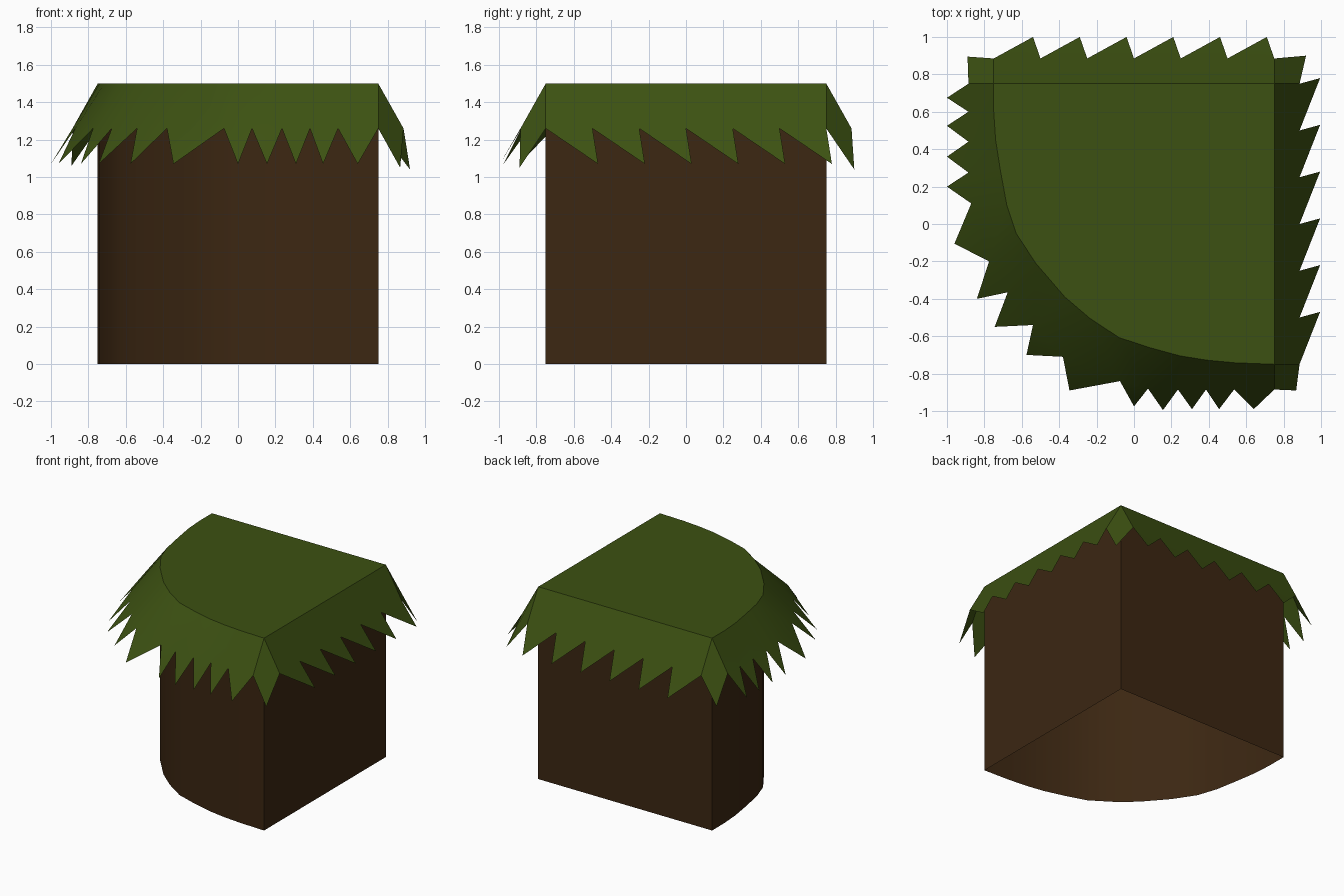
import bpy, bmesh, math

cube = bpy.data.objects.get("Cube")
if cube:
    bpy.data.objects.remove(cube, do_unlink=True)

HALF, TOP, VALLEY, TIP = 0.75, 1.5, 1.26, 1.07
REACH, EDGE = 0.885, 0.995   # how far the valleys and tips stand out


def material(name, colour):
    mat = bpy.data.materials.new(name)
    mat.use_nodes = True
    mat.diffuse_color = colour
    bsdf = mat.node_tree.nodes["Principled BSDF"]
    bsdf.inputs["Base Color"].default_value = colour
    bsdf.inputs["Roughness"].default_value = 0.9
    return mat


def build(name, polygons, mat):
    """Join loose polygons into one smooth-shaded shell."""
    bm = bmesh.new()
    for polygon in polygons:
        bm.faces.new([bm.verts.new(p) for p in polygon])
    bmesh.ops.remove_doubles(bm, verts=bm.verts, dist=0.0005)
    bmesh.ops.recalc_face_normals(bm, faces=bm.faces)
    mesh = bpy.data.meshes.new(name)
    bm.to_mesh(mesh)
    bm.free()
    mesh.materials.append(mat)
    obj = bpy.data.objects.new(name, mesh)
    bpy.context.collection.objects.link(obj)
    bpy.ops.object.select_all(action="DESELECT")
    obj.select_set(True)
    bpy.context.view_layer.objects.active = obj
    bpy.ops.object.shade_smooth_by_angle(angle=math.radians(35))
    return obj


def at(points, z):
    return [(x, y, z) for x, y in points]


def fringe(rim, valleys, tips):
    """Sloping band below the rim, with one hanging blade per segment."""
    polygons = []
    rim, valleys, tips = at(rim, TOP), at(valleys, VALLEY), at(tips, TIP)
    for i, tip in enumerate(tips):
        polygons.append([rim[i], valleys[i], valleys[i + 1], rim[i + 1]])
        polygons.append([valleys[i], tip, valleys[i + 1]])
    return polygons


# Rounded outline, with the fringe valleys and tips that follow it
curve = [(-.75, .75), (-.75, .6), (-.74, .45), (-.715, .29), (-.68, .1),
         (-.63, -.05), (-.525, -.21), (-.37, -.39), (-.235, -.505),
         (-.08, -.607), (.08, -.66), (.246, -.705), (.39, -.728),
         (.54, -.742), (.75, -.75)]
curve_valleys = [(-.885, .75), (-.885, .6), (-.885, .44), (-.885, .275),
                 (-.87, .11), (-.775, -.2), (-.675, -.365), (-.54, -.54),
                 (-.38, -.71), (-.075, -.84), (.075, -.88), (.235, -.885),
                 (.385, -.885), (.535, -.885), (.75, -.885)]
curve_tips = [(-1, .675), (-1, .525), (-1, .36), (-1, .2), (-.96, -.105),
              (-.84, -.4), (-.745, -.55), (-.575, -.7), (-.345, -.89),
              (0, -.975), (.155, -.995), (.31, -.99), (.455, -.99), (.64, -.99)]

soil = material("dark soil brown", (0.045, 0.020, 0.006, 1))
grass = material("grass green", (0.046, 0.083, 0.006, 1))

# Soil: upright walls around the outline, open below
outline = curve + [(HALF, HALF)]
low, high = at(outline, 0), at(outline, TOP)
walls = []
for i in range(len(outline)):
    j = (i + 1) % len(outline)
    walls.append([low[i], low[j], high[j], high[i]])
build("soil_wall", walls, soil)

# Grass: flat top, curved fringe, two straight fringes, corner blades
turf = [high] + fringe(curve, curve_valleys, curve_tips)

steps = [-HALF + 0.25 * i for i in range(7)]
turf += fringe([(HALF, s) for s in steps],
               [(REACH, s) for s in steps],
               [(EDGE, s + 0.03) for s in steps[1:]])
turf += fringe([(s, HALF) for s in steps],
               [(s, REACH) for s in steps],
               [(s - 0.04, 1.0) for s in steps[1:]])

for sx, sy, tip in ((1, 1, (.92, .9, 1.04)),
                    (1, -1, (.867, -.89, 1.05)),
                    (-1, 1, (-.89, .895, 1.06))):
    turf.append([(sx * HALF, sy * HALF, TOP), (sx * HALF, sy * REACH, VALLEY),
                 tip, (sx * REACH, sy * HALF, VALLEY)])
build("grass_cap", turf, grass)
